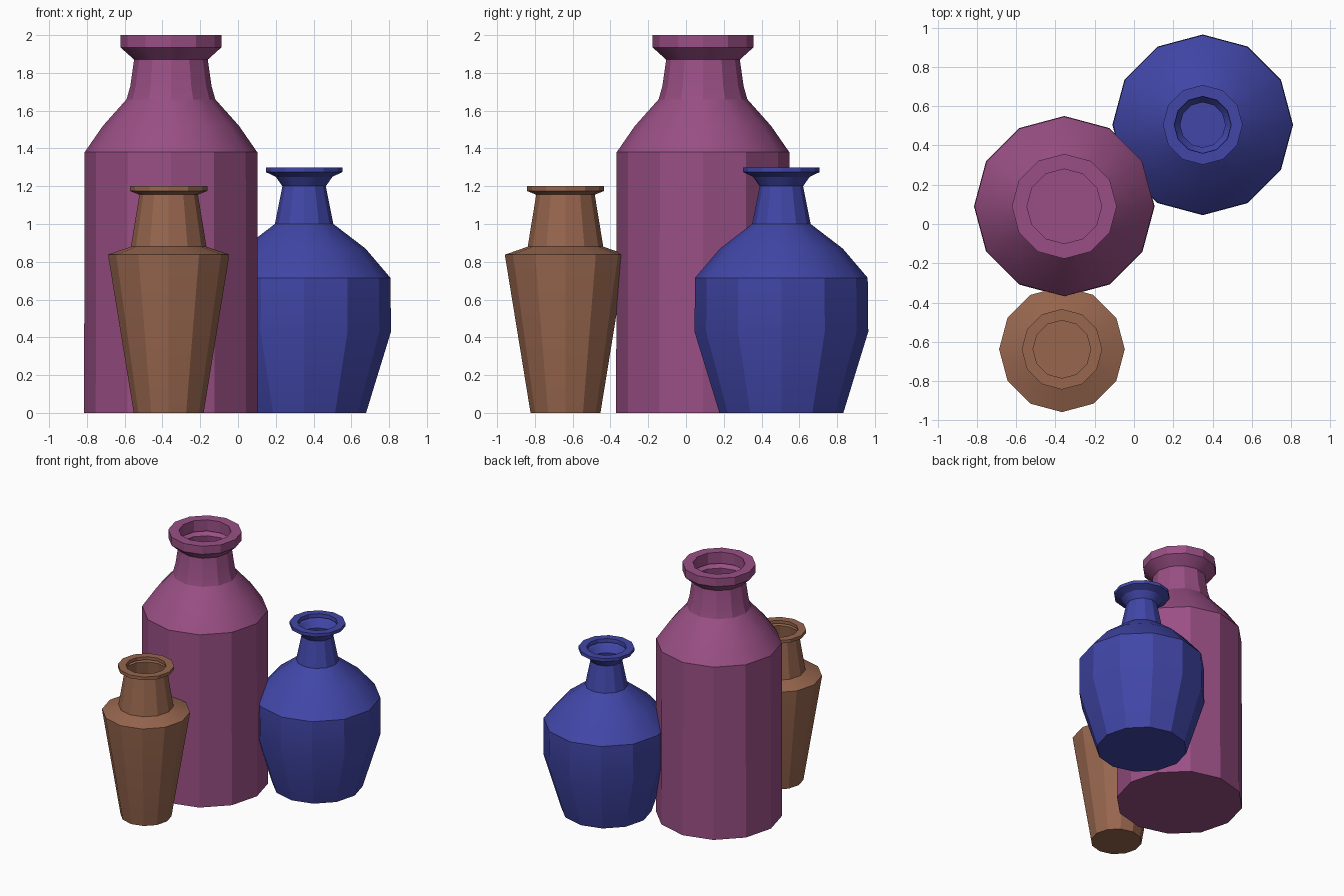
import bpy, bmesh, math

if "Cube" in bpy.data.objects:
    bpy.data.objects.remove(bpy.data.objects["Cube"])

SIDES = 12


def vase(name, centre, profile, colour_name, colour):
    """Thin twelve-sided turned vessel with a floor; profile is (radius, height)."""
    bm = bmesh.new()
    rings = []
    for r, z in profile:
        rings.append([bm.verts.new((r * math.cos(2 * math.pi * i / SIDES),
                                    r * math.sin(2 * math.pi * i / SIDES), z))
                      for i in range(SIDES)])
    bm.faces.new(rings[0][::-1])
    for low, high in zip(rings, rings[1:]):
        for i in range(SIDES):
            j = (i + 1) % SIDES
            bm.faces.new((low[i], low[j], high[j], high[i]))
    mesh = bpy.data.meshes.new(name)
    bm.to_mesh(mesh)
    bm.free()
    mat = bpy.data.materials.new(colour_name)
    mat.diffuse_color = (*colour, 1)
    mat.use_nodes = True
    mat.node_tree.nodes["Principled BSDF"].inputs["Base Color"].default_value = mat.diffuse_color
    mesh.materials.append(mat)
    ob = bpy.data.objects.new(name, mesh)
    ob.location = (*centre, 0)
    bpy.context.collection.objects.link(ob)
    bpy.ops.object.select_all(action='DESELECT')
    ob.select_set(True)
    bpy.context.view_layer.objects.active = ob
    bpy.ops.object.shade_smooth_by_angle(angle=math.radians(25))
    return ob


# Tall bottle: straight body, sloping shoulder, heavy collar folded inward
vase("tall_bottle", (-0.355, 0.09),
     [(0.46, 0), (0.457, 1.38), (0.36, 1.52), (0.235, 1.66), (0.215, 1.73),
      (0.195, 1.87), (0.267, 1.935), (0.267, 2.0), (0.19, 2.0), (0.19, 1.91)],
     "plum", (0.32, 0.078, 0.233))

# Round vase: swelling belly, narrow neck, flared lip
vase("round_vase", (0.35, 0.505),
     [(0.328, 0), (0.46, 0.43), (0.457, 0.715), (0.325, 0.87), (0.155, 1.0),
      (0.115, 1.2), (0.15, 1.25), (0.203, 1.275), (0.203, 1.3),
      (0.145, 1.3), (0.143, 1.27)],
     "deep blue", (0.053, 0.062, 0.39))

# Small vase: tapered body, flat shoulder, thin lip
vase("small_vase", (-0.367, -0.638),
     [(0.185, 0), (0.32, 0.83), (0.32, 0.838), (0.2, 0.88), (0.155, 1.155),
      (0.205, 1.175), (0.205, 1.2), (0.147, 1.2), (0.147, 1.175)],
     "clay brown", (0.31, 0.133, 0.076))
